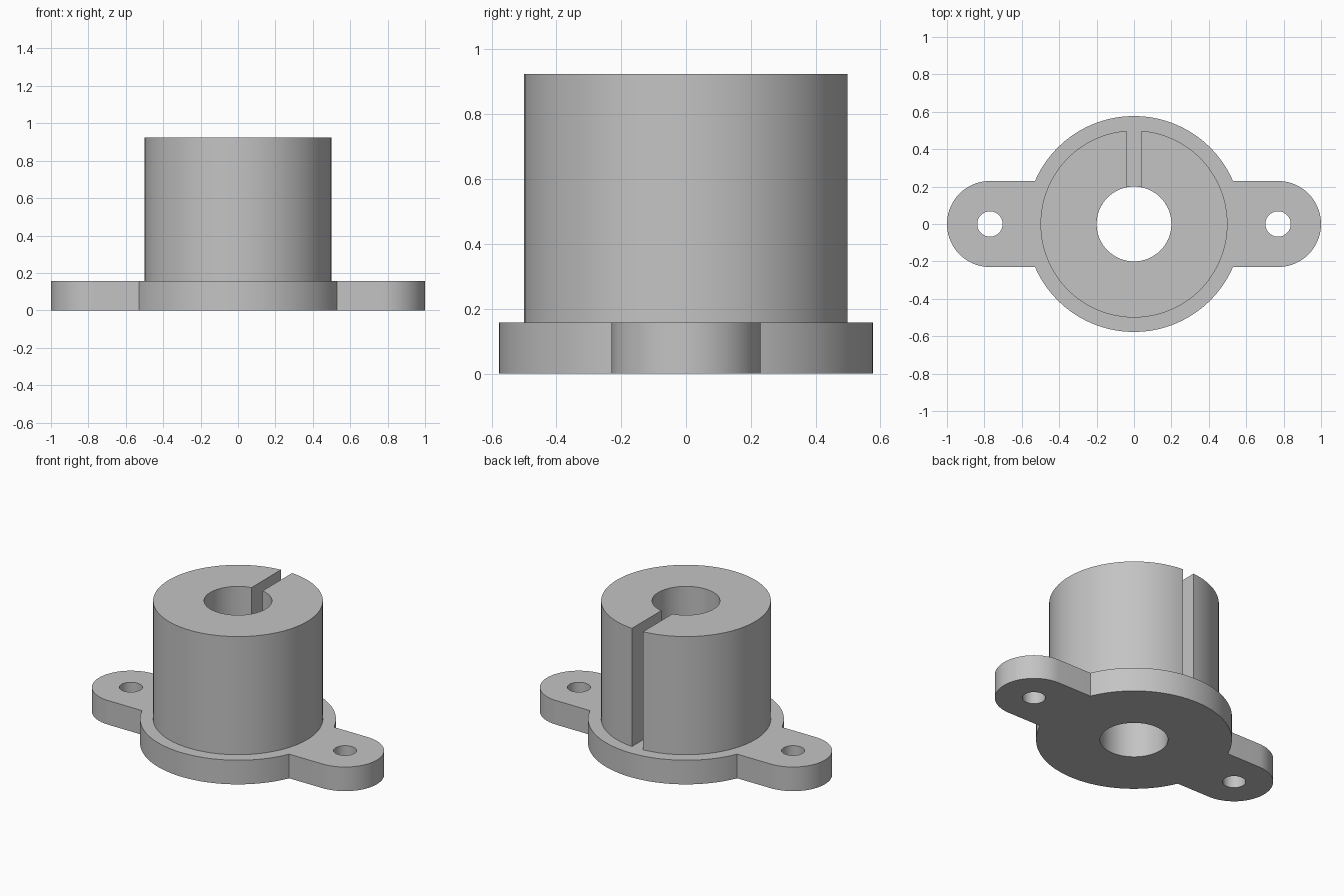
import bpy
import bmesh
from math import asin, cos, sin, pi

cube = bpy.data.objects.get("Cube")
if cube:
    bpy.data.objects.remove(cube, do_unlink=True)

# Main dimensions
FLANGE_R, FLANGE_H = 0.577, 0.157
EAR_X, EAR_R, HOLE_R = 0.77, 0.23, 0.068
COLLAR_R, BORE_R, TOP = 0.5, 0.2, 0.925
SLOT = 0.04

metal = bpy.data.materials.new("plain grey")
metal.use_nodes = True
grey = (0.55, 0.55, 0.55, 1)
metal.diffuse_color = grey
metal.node_tree.nodes["Principled BSDF"].inputs["Base Color"].default_value = grey


def arc(cx, r, start, end, steps):
    """Points along an arc centred on (cx, 0), both ends included."""
    angles = [start + (end - start) * i / steps for i in range(steps + 1)]
    return [(cx + r * cos(a), r * sin(a)) for a in angles]


def circle(cx, r, steps):
    return arc(cx, r, 0, 2 * pi, steps)[:-1]


def extrude_profile(name, loops, bottom, top):
    """Fill nested closed outlines and extrude them into a solid."""
    curve = bpy.data.curves.new(name + " profile", 'CURVE')
    curve.dimensions = '2D'
    curve.fill_mode = 'BOTH'
    curve.extrude = (top - bottom) / 2
    for loop in loops:
        spline = curve.splines.new('POLY')
        spline.points.add(len(loop) - 1)
        for point, (x, y) in zip(spline.points, loop):
            point.co = (x, y, 0, 1)
        spline.use_cyclic_u = True
    helper = bpy.data.objects.new(name + " profile", curve)
    bpy.context.collection.objects.link(helper)
    graph = bpy.context.evaluated_depsgraph_get()
    mesh = bpy.data.meshes.new_from_object(helper.evaluated_get(graph))
    bpy.data.objects.remove(helper, do_unlink=True)

    bm = bmesh.new()
    bm.from_mesh(mesh)
    bmesh.ops.remove_doubles(bm, verts=bm.verts, dist=0.0001)
    bmesh.ops.translate(bm, verts=bm.verts, vec=(0, 0, (top + bottom) / 2))
    bmesh.ops.recalc_face_normals(bm, faces=bm.faces)
    bm.to_mesh(mesh)
    bm.free()
    mesh.materials.clear()
    mesh.materials.append(metal)

    obj = bpy.data.objects.new(name, mesh)
    bpy.context.collection.objects.link(obj)
    bpy.ops.object.select_all(action='DESELECT')
    obj.select_set(True)
    bpy.context.view_layer.objects.active = obj
    bpy.ops.object.shade_smooth_by_angle(angle=pi / 6)
    return obj


# Flange: round plate with two rounded ears, a bore and two bolt holes
a = asin(EAR_R / FLANGE_R)
outline = (arc(EAR_X, EAR_R, -pi / 2, pi / 2, 40)
           + arc(0, FLANGE_R, a, pi - a, 64)
           + arc(-EAR_X, EAR_R, pi / 2, 3 * pi / 2, 40)
           + arc(0, FLANGE_R, pi + a, 2 * pi - a, 64))
bolt_holes = [circle(side * EAR_X, HOLE_R, 40) for side in (-1, 1)]
extrude_profile("flange", [outline, circle(0, BORE_R, 72)] + bolt_holes, 0, FLANGE_H)

# Collar: thick tube with a clamping slot cut through the back wall
outer, inner = asin(SLOT / COLLAR_R), asin(SLOT / BORE_R)
wall = (arc(0, COLLAR_R, pi / 2 + outer, 5 * pi / 2 - outer, 96)
        + arc(0, BORE_R, 5 * pi / 2 - inner, pi / 2 + inner, 72))
extrude_profile("split_collar", [wall], FLANGE_H, TOP)
